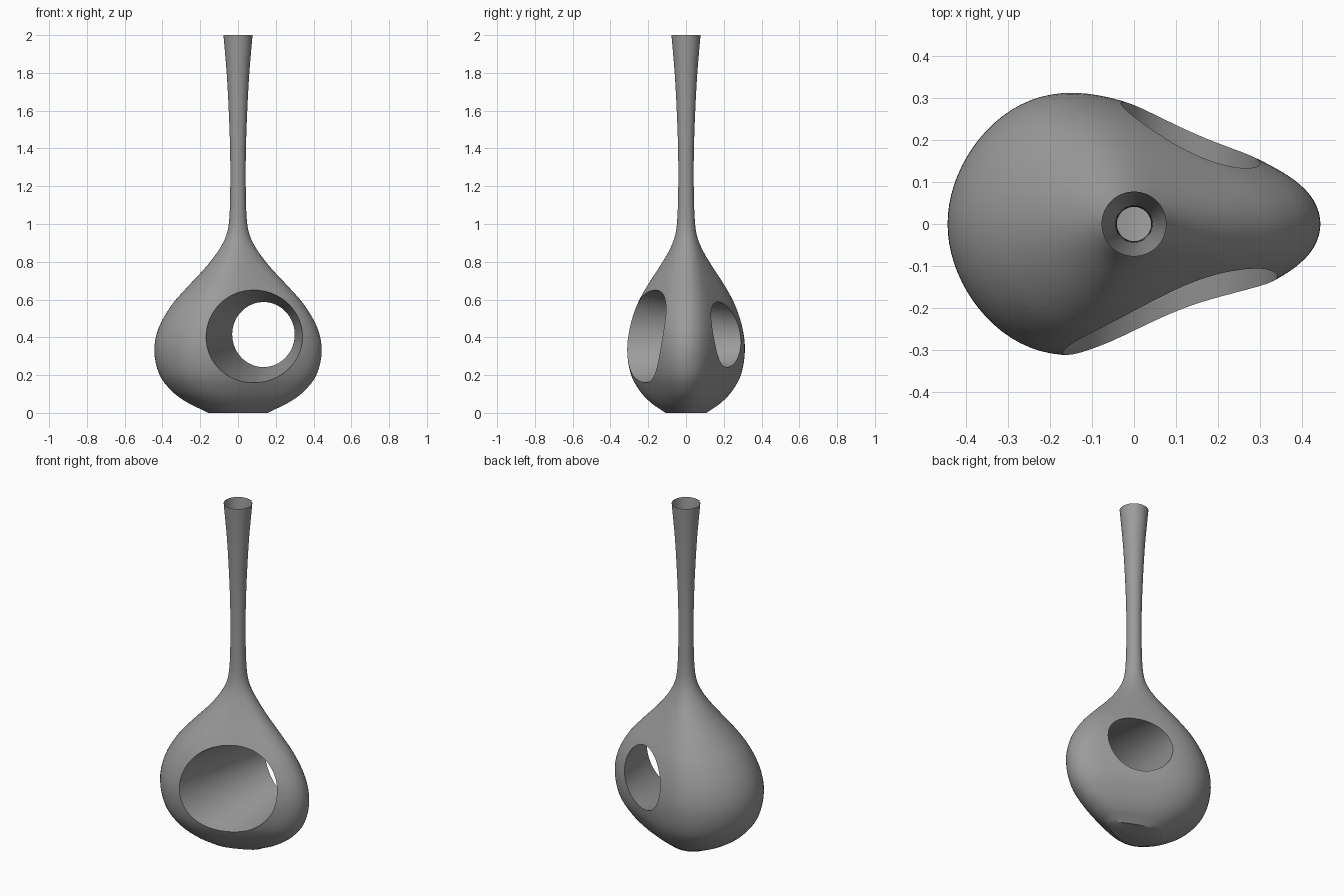
import bpy, bmesh, math

if "Cube" in bpy.data.objects:
    bpy.data.objects.remove(bpy.data.objects["Cube"])

N = 96  # sides around the vase

# Profile rows: z, half width in x, half depth in y, egg amount (0 = ellipse, 1 = egg)
PROFILE = [
    (0.00, 0.158, 0.108, 0.8), (0.012, 0.18, 0.126, 0.85), (0.05, 0.26, 0.18, 0.9),
    (0.11, 0.345, 0.237, 1), (0.20, 0.415, 0.287, 1), (0.33, 0.443, 0.308, 1),
    (0.45, 0.42, 0.295, 1), (0.57, 0.352, 0.257, 1), (0.67, 0.265, 0.205, 0.95),
    (0.77, 0.172, 0.143, 0.75), (0.86, 0.103, 0.09, 0.4), (0.94, 0.062, 0.058, 0.15),
    (1.03, 0.046, 0.046, 0), (1.20, 0.041, 0.041, 0), (1.40, 0.042, 0.042, 0),
    (1.60, 0.049, 0.049, 0), (1.80, 0.060, 0.060, 0), (2.00, 0.077, 0.077, 0),
]


def smooth_rows(rows, steps):
    """Catmull-Rom subdivision of the profile rows."""
    out = []
    for i in range(len(rows) - 1):
        p0, p1 = rows[max(i - 1, 0)], rows[i]
        p2, p3 = rows[i + 1], rows[min(i + 2, len(rows) - 1)]
        n = 1 if i == 0 else steps
        for s in range(n):
            t = s / n
            row = []
            for k in range(4):
                # finite-difference tangents scaled for uneven spacing in z
                d = p2[0] - p1[0]
                m1 = (p2[k] - p0[k]) / (p2[0] - p0[0]) * d
                m2 = (p3[k] - p1[k]) / (p3[0] - p1[0]) * d
                row.append((2*t**3 - 3*t**2 + 1) * p1[k] + (t**3 - 2*t**2 + t) * m1
                           + (3*t**2 - 2*t**3) * p2[k] + (t**3 - t**2) * m2)
            out.append(row)
    return out + [rows[-1]]


def body_ring(z, hx, hy, egg):
    ring = []
    for i in range(N):
        a = 2 * math.pi * i / N
        u = math.cos(a)
        m = 1 + egg * (-0.08 - 0.49 * u + 0.26 * u**3)
        ring.append((hx * u, hy * m * math.sin(a), z))
    return ring


def loft(name, rings):
    bm = bmesh.new()
    loops = [[bm.verts.new(p) for p in r] for r in rings]
    for a, b in zip(loops, loops[1:]):
        for i in range(len(a)):
            j = (i + 1) % len(a)
            bm.faces.new((a[i], a[j], b[j], b[i]))
    bm.faces.new(loops[0][::-1])
    bm.faces.new(loops[-1])
    bmesh.ops.recalc_face_normals(bm, faces=bm.faces)
    me = bpy.data.meshes.new(name)
    bm.to_mesh(me)
    bm.free()
    ob = bpy.data.objects.new(name, me)
    bpy.context.collection.objects.link(ob)
    return ob


# Vase body and long neck
vase = loft("vase", [body_ring(*r) for r in smooth_rows(PROFILE, 4)])

# Dark grey glaze
glaze = bpy.data.materials.new("dark_grey_glaze")
glaze.diffuse_color = (0.33, 0.33, 0.33, 1)
glaze.use_nodes = True
glaze.node_tree.nodes["Principled BSDF"].inputs["Base Color"].default_value = glaze.diffuse_color
vase.data.materials.append(glaze)


# Tapered tunnel: wide slanted opening in front, smaller one at the back
def tunnel_ring(t):
    ring = []
    for i in range(N):
        a = 2 * math.pi * i / N
        c, s = math.cos(a), math.sin(a)
        front = (0.085 + 0.255 * c, -0.2125 + 0.0975 * c, 0.41 + 0.25 * s)
        back = (0.135 + 0.165 * c, 0.2175 - 0.0725 * c, 0.41 + 0.168 * s)
        ring.append([f + (b - f) * t for f, b in zip(front, back)])
    return ring


cutter = loft("tunnel_cutter", [tunnel_ring(t) for t in (-0.3, 0, 0.25, 0.5, 0.75, 1, 1.3)])
cutter.data.materials.append(glaze)
cutter.hide_render = True
mod = vase.modifiers.new("tunnel", 'BOOLEAN')
mod.operation = 'DIFFERENCE'
mod.solver = 'EXACT'
mod.object = cutter
bpy.context.view_layer.objects.active = vase
vase.select_set(True)
bpy.ops.object.modifier_apply(modifier=mod.name)
bpy.data.objects.remove(cutter)

# Open the mouth of the neck
bm = bmesh.new()
bm.from_mesh(vase.data)
lid = [f for f in bm.faces if all(v.co.z > 1.999 for v in f.verts)]
bmesh.ops.delete(bm, geom=lid, context='FACES_ONLY')
bm.to_mesh(vase.data)
bm.free()

bpy.ops.object.shade_smooth_by_angle(angle=math.radians(35))
